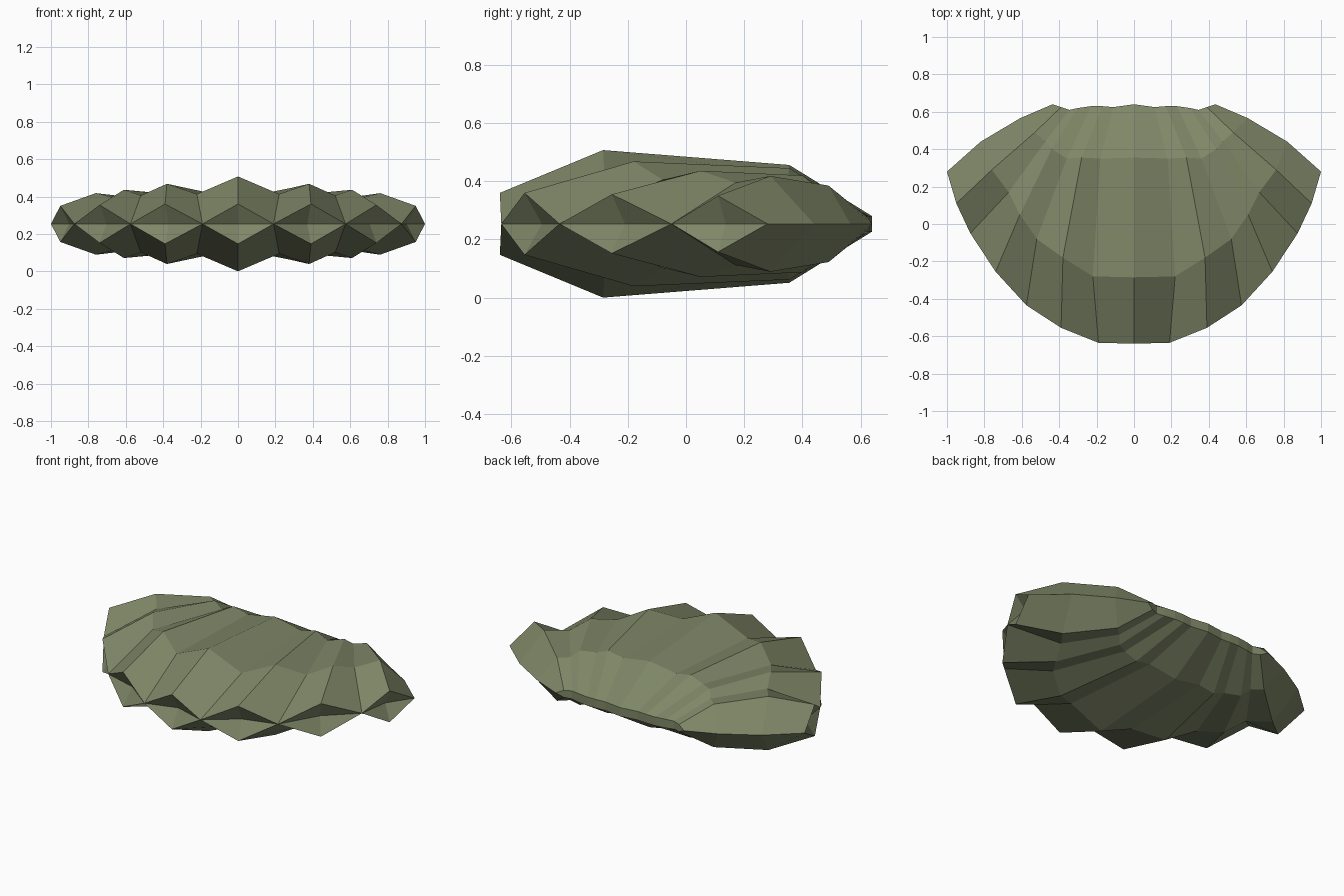
import bpy, bmesh

if "Cube" in bpy.data.objects:
    bpy.data.objects.remove(bpy.data.objects["Cube"])

MID = 0.2535  # height of the seam between the two valves

# Half of the fan: each rib line runs rim -> crown -> shoulder -> hinge.
# Even lines are ridges, odd lines are valleys; the last lies on the seam.
RIM = [(0, -.64, .36), (.19, -.635, MID), (.39, -.555, .36), (.575, -.435, MID),
       (.74, -.255, .355), (.875, -.05, MID), (.95, .11, .35), (1, .28, MID)]
CROWN = [(0, -.285, .507), (.22, -.28, .413), (.38, -.18, .468), (.52, -.08, .405),
         (.61, .05, .436), (.67, .17, .395), (.76, .29, .418), (.82, .44, MID)]
SHOULDER = [(0, .355, .456), (.18, .35, .425), (.28, .355, .445), (.36, .35, .41),
            (.44, .40, .42), (.475, .44, .385), (.53, .49, .385), (.61, .565, MID)]
HINGE = [(0, .64, .28), (.11, .625, .28), (.17, .63, .28), (.23, .63, .28),
         (.30, .62, .28), (.345, .61, .278), (.39, .625, .275), (.435, .64, MID)]


def full(row):
    """Mirror a half row across x = 0."""
    return [(-x, y, z) for x, y, z in reversed(row[1:])] + list(row)


def groove(row):
    """Seam line of the mouth: ridges are drawn in toward the hinge."""
    out = []
    for i, (x, y, z) in enumerate(row):
        t = 0.05 if i % 2 == 0 else 0
        out.append((x * (1 - t), y + (0.64 - y) * t, MID))
    return out


def valve(bm, sign):
    """Ribbed half shell, reflected below the seam when sign is -1."""
    seam_back = [(x, y, MID) for x, y, z in HINGE]
    rows = [full(r) for r in (groove(RIM), RIM, CROWN, SHOULDER, HINGE, seam_back)]
    grid = [[bm.verts.new((x, y, MID + sign * (z - MID))) for x, y, z in r] for r in rows]
    for a, b in zip(grid, grid[1:]):
        for i in range(len(a) - 1):
            bm.faces.new((a[i], a[i + 1], b[i + 1], b[i]))


bm = bmesh.new()
valve(bm, 1)
valve(bm, -1)
# Weld the two valves along the seam
bmesh.ops.remove_doubles(bm, verts=bm.verts[:], dist=0.0005)
bmesh.ops.recalc_face_normals(bm, faces=bm.faces[:])
mesh = bpy.data.meshes.new("scallop_shell")
bm.to_mesh(mesh)
bm.free()

olive = bpy.data.materials.new("olive green")
olive.diffuse_color = (0.21, 0.24, 0.135, 1)
olive.use_nodes = True
olive.node_tree.nodes["Principled BSDF"].inputs["Base Color"].default_value = olive.diffuse_color
mesh.materials.append(olive)
shell = bpy.data.objects.new("scallop_shell", mesh)
bpy.context.collection.objects.link(shell)
